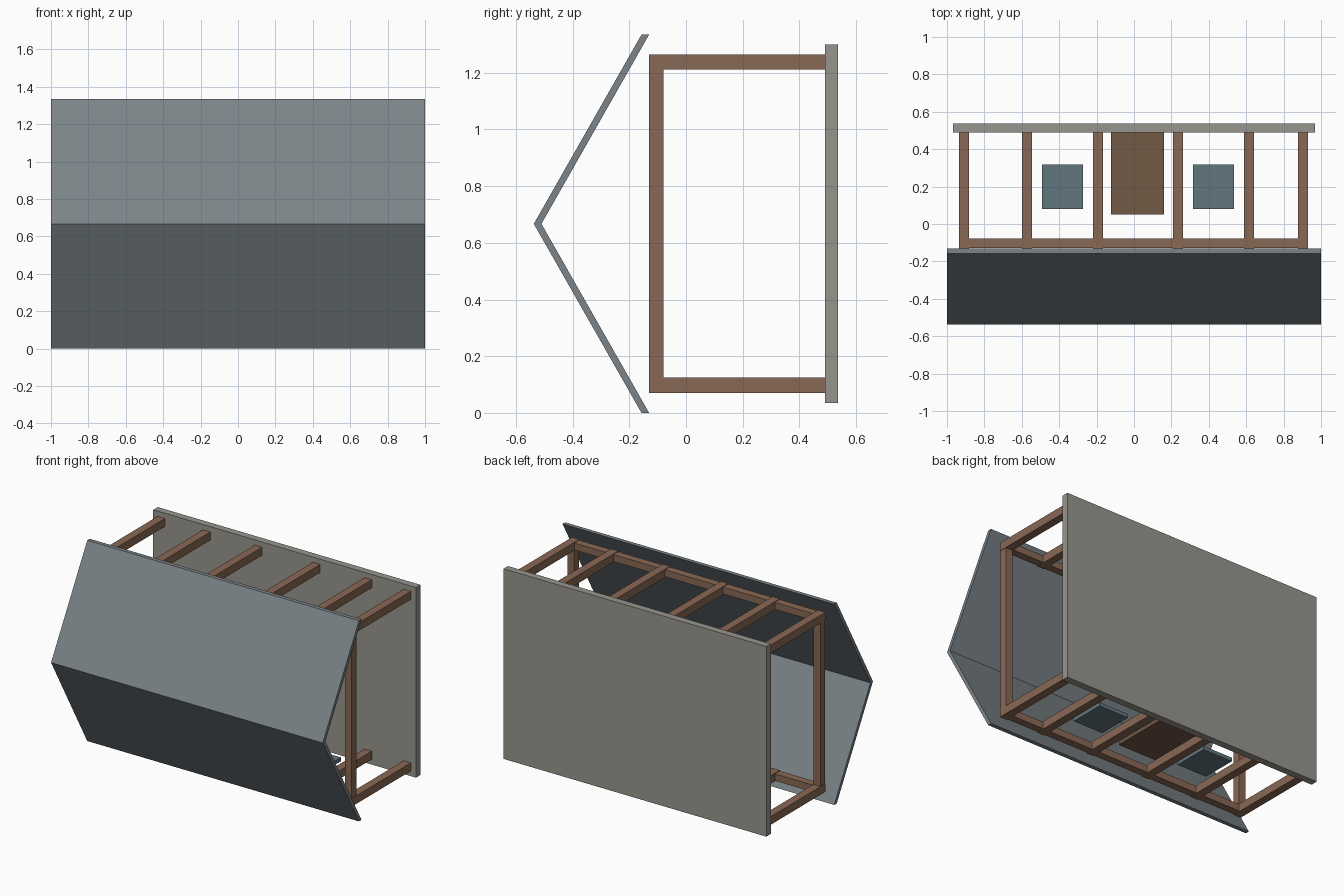
import bpy, bmesh

if "Cube" in bpy.data.objects:
    bpy.data.objects.remove(bpy.data.objects["Cube"])


def material(name, rgb):
    m = bpy.data.materials.new(name)
    m.diffuse_color = (*rgb, 1)
    m.use_nodes = True
    m.node_tree.nodes["Principled BSDF"].inputs["Base Color"].default_value = m.diffuse_color
    return m


WOOD = material("wood", (0.25, 0.14, 0.09))
DOOR = material("door_wood", (0.17, 0.10, 0.06))
SLATE = material("slate", (0.20, 0.23, 0.25))
GLASS = material("glass", (0.12, 0.18, 0.21))
STONE = material("stone", (0.31, 0.30, 0.27))


def finish(name, bm, mat):
    bmesh.ops.recalc_face_normals(bm, faces=bm.faces)
    me = bpy.data.meshes.new(name)
    bm.to_mesh(me)
    bm.free()
    me.materials.append(mat)
    ob = bpy.data.objects.new(name, me)
    bpy.context.collection.objects.link(ob)
    return ob


def box(name, x, y, z, mat):
    bm = bmesh.new()
    bmesh.ops.create_cube(bm, size=1)
    for v in bm.verts:
        v.co = [r[0] if c < 0 else r[1] for c, r in zip(v.co, (x, y, z))]
    return finish(name, bm, mat)


def roof_panel(name, z_edge):
    # sloping slab: y/z profile extruded along x
    ridge = 0.667
    profile = [(-0.157, z_edge), (-0.13, z_edge), (-0.51, ridge), (-0.537, ridge)]
    bm = bmesh.new()
    face = bm.faces.new([bm.verts.new((-1, y, z)) for y, z in profile])
    ext = bmesh.ops.extrude_face_region(bm, geom=[face])
    for g in ext["geom"]:
        if isinstance(g, bmesh.types.BMVert):
            g.co.x = 1
    return finish(name, bm, SLATE)


# Foundation slab and the two roof slopes
box("foundation", (-0.967, 0.967), (0.49, 0.537), (0.035, 1.30), STONE)
roof_panel("roof_lower", 0.0)
roof_panel("roof_upper", 1.335)

# Two post walls, each with a top rail
for side, z in (("lower", (0.07, 0.124)), ("upper", (1.211, 1.265))):
    for i, x in enumerate((-0.908, -0.573, -0.193, 0.235, 0.615, 0.903)):
        box(f"{side}_post_{i + 1}", (x - 0.027, x + 0.027), (-0.13, 0.49), z, WOOD)
    box(f"{side}_rail", (-0.9, 0.9), (-0.128, -0.077), (z[0] + 0.004, z[1] - 0.004), WOOD)

# Tie beams across the gable ends
for side, x in (("left", -0.908), ("right", 0.903)):
    box(f"{side}_tie_beam", (x - 0.025, x + 0.025), (-0.13, -0.079), (0.12, 1.215), WOOD)

# Door and windows set between the lower posts
box("door", (-0.122, 0.16), (0.05, 0.49), (0.085, 0.11), DOOR)
for side, x in (("left", -0.382), ("right", 0.425)):
    box(f"{side}_window", (x - 0.11, x + 0.11), (0.08, 0.318), (0.095, 0.12), GLASS)
